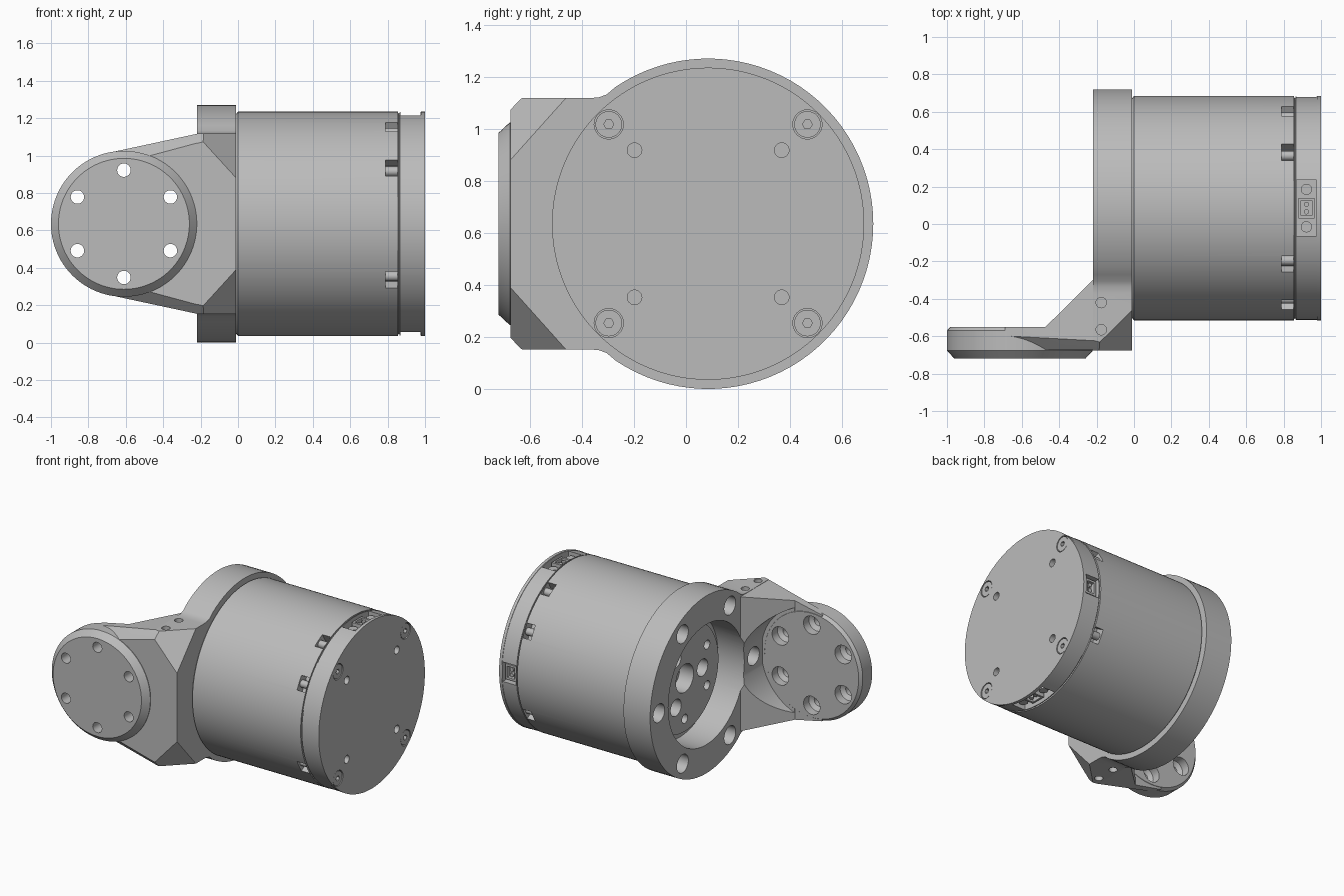
import bpy, bmesh, math
from mathutils import Vector, Matrix

if "Cube" in bpy.data.objects:
    bpy.data.objects.remove(bpy.data.objects["Cube"])

YC, ZC = 0.085, 0.635            # motor axis (runs along x)
ARM = (-0.61, ZC)                # arm disc centre in x, z
GREY = bpy.data.materials.new("aluminium grey")
GREY.diffuse_color = (0.5, 0.5, 0.5, 1)
GREY.use_nodes = True
GREY.node_tree.nodes["Principled BSDF"].inputs["Base Color"].default_value = GREY.diffuse_color


def finish(bm, name):
    bmesh.ops.recalc_face_normals(bm, faces=bm.faces[:])
    me = bpy.data.meshes.new(name)
    bm.to_mesh(me)
    bm.free()
    me.materials.append(GREY)
    ob = bpy.data.objects.new(name, me)
    bpy.context.collection.objects.link(ob)
    return ob


def lathe(name, profile, origin, axis, n=32):
    """Closed solid of revolution; profile holds (distance along axis, radius)."""
    bm = bmesh.new()
    m = Matrix.Translation(origin) @ Vector(axis).to_track_quat('Z', 'Y').to_matrix().to_4x4()
    rings = []
    for t, r in profile:
        rings.append([bm.verts.new(m @ Vector((r * math.cos(2 * math.pi * i / n),
                                               r * math.sin(2 * math.pi * i / n), t))) for i in range(n)])
    for a, b in zip(rings, rings[1:]):
        for i in range(n):
            bm.faces.new((a[i], a[(i + 1) % n], b[(i + 1) % n], b[i]))
    bm.faces.new(rings[0])
    bm.faces.new(rings[-1])
    return finish(bm, name)


def prism(name, pts, place, lo, hi):
    """Extrude a 2D outline between lo and hi; place maps (u, v, w) to xyz."""
    bm = bmesh.new()
    a = [bm.verts.new(place(u, v, lo)) for u, v in pts]
    b = [bm.verts.new(place(u, v, hi)) for u, v in pts]
    bm.faces.new(a)
    bm.faces.new(b)
    for i in range(len(pts)):
        j = (i + 1) % len(pts)
        bm.faces.new((a[i], a[j], b[j], b[i]))
    return finish(bm, name)


def radial_box(name, deg, x0, x1, r0, r1, width, shift=0.0):
    """Box on the motor wall, deg measured from up towards the back."""
    bm = bmesh.new()
    m = (Matrix.Translation((0, YC, ZC)) @ Matrix.Rotation(-math.radians(deg), 4, 'X')
         @ Matrix.Translation(((x0 + x1) / 2, shift, (r0 + r1) / 2))
         @ Matrix.Diagonal((x1 - x0, width, r1 - r0, 1)))
    bmesh.ops.create_cube(bm, size=1, matrix=m)
    return finish(bm, name)


def boolean(ob, others, op='DIFFERENCE'):
    bpy.context.view_layer.objects.active = ob
    for c in others:
        mod = ob.modifiers.new("cut", 'BOOLEAN')
        mod.operation, mod.object, mod.solver = op, c, 'EXACT'
        bpy.ops.object.modifier_apply(modifier=mod.name)
        bpy.data.objects.remove(c)
    return ob


def slice_off(ob, points, side):
    """Cut a flat chamfer through three points, removing the outer part."""
    p = [Vector(q) for q in points]
    no = (p[1] - p[0]).cross(p[2] - p[0]).normalized()
    if no.z * side < 0:
        no = -no
    bm = bmesh.new()
    bm.from_mesh(ob.data)
    cut = bmesh.ops.bisect_plane(bm, geom=bm.verts[:] + bm.edges[:] + bm.faces[:],
                                 plane_co=p[0], plane_no=no, clear_outer=True)
    edges = [e for e in cut['geom_cut'] if isinstance(e, bmesh.types.BMEdge)]
    bmesh.ops.holes_fill(bm, edges=edges, sides=0)
    bmesh.ops.recalc_face_normals(bm, faces=bm.faces[:])
    bm.to_mesh(ob.data)
    bm.free()


def ring(radius, n, start=0):
    for i in range(n):
        a = math.radians(start) + 2 * math.pi * i / n
        yield radius * math.cos(a), radius * math.sin(a)


# --- bracket: round flange flowing into a block at the front
R = 0.635
outline = [(YC + R * math.cos(math.radians(a)), ZC + R * math.sin(math.radians(a)))
           for a in range(-124, 125, 4)]
front = [(-0.305, 0.497), (-0.335, 0.486), (-0.37, 0.483), (-0.63, 0.483), (-0.675, 0.443)]
outline += [(y, ZC + d) for y, d in front] + [(y, ZC - d) for y, d in reversed(front)]
bracket = prism("bracket", outline, lambda u, v, w: (w, u, v), -0.22, -0.01)

# arm web tapering from the block to the disc, hollowed behind
half = [(-0.69, 0.38), (-0.22, 0.481), (-0.1, 0.481)]
web = prism("web", [(x, ZC + d) for x, d in half] + [(x, ZC - d) for x, d in reversed(half)],
            lambda u, v, w: (u, w, v), -0.673, -0.28)
gusset_cut = prism("gusset_cut", [(-1.2, -0.552), (-0.475, -0.552), (-0.215, -0.295), (-0.215, 0.1), (-1.2, 0.1)],
                   lambda u, v, w: (u, v, w), -0.2, 1.5)
pocket = lathe("pocket", [(0, 0.40), (0.5, 0.40)], (ARM[0], -0.5515, ZC), (0, 1, 0), 96)
boolean(web, [gusset_cut, pocket])
boolean(bracket, [web], 'UNION')

# chamfers on the block, above and below
for s in (1, -1):
    slice_off(bracket, [(-0.17, -0.675, ZC + s * 0.443), (-0.17, -0.635, ZC + s * 0.483),
                        (-0.46, -0.675, ZC + s * 0.365)], s)
    slice_off(bracket, [(-0.01, -0.675, ZC + s * 0.245), (-0.01, -0.46, ZC + s * 0.485),
                        (-0.17, -0.635, ZC + s * 0.465)], s)

# arm disc with bevelled rims
disc = lathe("disc", [(0, 0.372), (0.02, 0.39), (0.127, 0.39), (0.17, 0.35)],
             (ARM[0], -0.55, ZC), (0, -1, 0), 96)
boolean(bracket, [disc], 'UNION')

# bore and screw holes of the bracket
cuts = [lathe("bore", [(0, 0.43), (0.5, 0.43)], (-0.3, YC, ZC), (1, 0, 0), 96)]
for u, v in ring(0.287, 6, 30):
    cuts.append(lathe("arm_hole", [(-0.03, 0.065), (0.06, 0.065), (0.08, 0.036), (0.3, 0.036)],
                      (ARM[0] + u, -0.55, ZC + v), (0, -1, 0)))
for u, v in ring(0.535, 6):
    cuts.append(lathe("flange_hole", [(-0.05, 0.065), (0.08, 0.065), (0.10, 0.036), (0.25, 0.036)],
                      (-0.22, YC + u, ZC + v), (1, 0, 0)))
for s in (1, -1):
    for y in (-0.42, -0.565):
        cuts.append(lathe("pin_hole", [(0.40, 0.028), (0.6, 0.028)], (-0.175, y, ZC), (0, 0, s), 24))
boolean(bracket, cuts)

# --- motor housing with a seam before the end cap
motor = lathe("motor_housing", [(-0.012, 0.585), (0.0, 0.6), (0.856, 0.6), (0.857, 0.59), (0.864, 0.59),
                                (0.865, 0.598), (0.978, 0.598), (0.979, 0.6), (1.0, 0.6)],
              (0, YC, ZC), (1, 0, 0), 128)
SLOTS = (30, 60, 120, -30, -60, -120)
CONNECTORS = ((0, 0.30), (180, 0.30), (90, 0.14))
cuts = [radial_box("slot", a, 0.788, 0.853, 0.53, 0.65, 0.10) for a in SLOTS]
cuts += [radial_box("socket", a, 0.87, 0.975, 0.535, 0.65, w) for a, w in CONNECTORS]
for u, v in ring(0.54, 4, 45):
    cuts.append(lathe("screw_recess", [(-0.04, 0.056), (0.1, 0.056)], (1, YC + u, ZC + v), (1, 0, 0)))
for u, v in ring(0.40, 4, 45):
    cuts.append(lathe("cap_hole", [(-0.06, 0.028), (0.1, 0.028)], (1, YC + u, ZC + v), (1, 0, 0), 24))
boolean(motor, cuts)

# screws in the end cap
for u, v in ring(0.54, 4, 45):
    screw = lathe("cap_screw", [(-0.05, 0.051), (-0.003, 0.051)], (1, YC + u, ZC + v), (1, 0, 0))
    boolean(screw, [lathe("hex", [(-0.03, 0.019), (0.1, 0.019)], (1, YC + u, ZC + v), (1, 0, 0), 6)])

# posts in the side slots
for a in SLOTS:
    d = Vector((0, math.sin(math.radians(a)), math.cos(math.radians(a))))
    lathe("slot_post", [(0.78, 0.026), (0.86, 0.026)], Vector((0, YC, ZC)) + d * 0.56, (1, 0, 0), 20)

# plug sockets, the wide ones with a screw at each end
for a, w in CONNECTORS:
    plug = radial_box("plug_housing", a, 0.88, 0.965, 0.52, 0.578, 0.11)
    boolean(plug, [radial_box("plug_cut", a, 0.893, 0.952, 0.545, 0.65, 0.08)])
    d = Vector((0, math.sin(math.radians(a)), math.cos(math.radians(a))))
    t = Vector((0, d.z, -d.y))
    mid = Vector((0.922, YC, ZC))
    for k in (-0.02, 0.02):
        lathe("plug_pin", [(0.53, 0.014), (0.57, 0.014)], mid + t * k, d, 12)
    if w > 0.2:
        for k in (-0.1, 0.1):
            lathe("plug_screw", [(0.52, 0.03), (0.565, 0.03)], mid + t * k, d, 20)

# --- output rotor seen inside the flange bore
rotor = lathe("output_rotor", [(-0.05, 0.38), (0.0, 0.38)], (0, YC, ZC), (1, 0, 0), 96)
holes = [(0, 0, 0.1)]
holes += [(u, v, 0.06) for u, v in ring(0.2, 3, 180)]
holes += [(u, v, 0.032) for u, v in ring(0.29, 6, 30)]
cuts = [lathe("rotor_hole", [(-0.1, r), (0.06, r)], (0, YC + u, ZC + v), (1, 0, 0)) for u, v, r in holes]
wells = [lathe("well", [(-0.1, r), (0.06, r)], (0, YC + u, ZC + v), (1, 0, 0)) for u, v, r in holes]
boolean(rotor, cuts)
boolean(motor, wells)

# smooth round surfaces, keep edges sharp
bpy.ops.object.select_all(action='SELECT')
bpy.context.view_layer.objects.active = bracket
bpy.ops.object.shade_smooth_by_angle(angle=math.radians(25))
